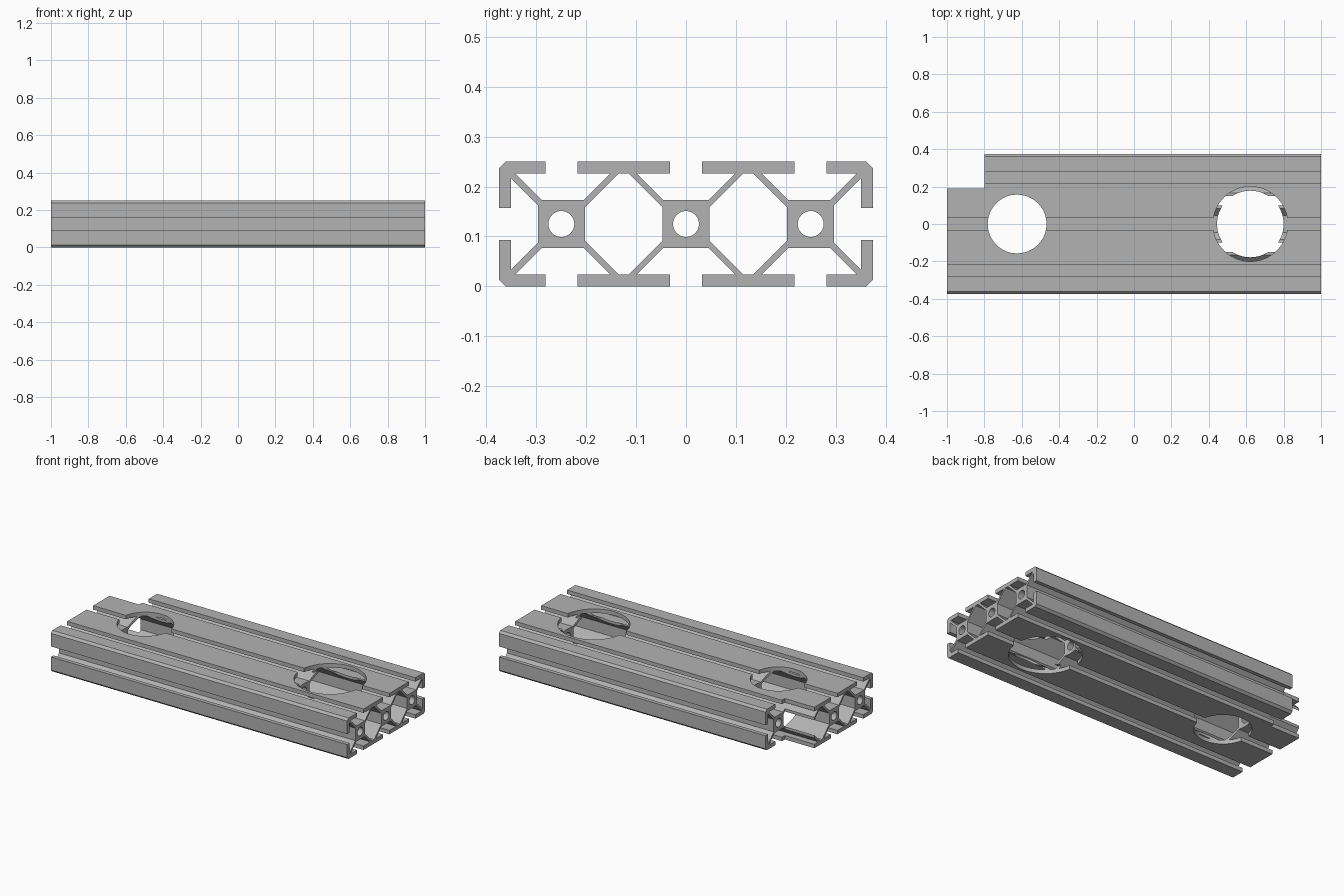
import bpy, bmesh, math

cube = bpy.data.objects.get("Cube")
if cube:
    bpy.data.objects.remove(cube, do_unlink=True)

MID = 0.125  # height of the rail's centre line

metal = bpy.data.materials.new("grey aluminium")
metal.use_nodes = True
GREY = (0.45, 0.45, 0.45, 1)
metal.diffuse_color = GREY
metal.node_tree.nodes["Principled BSDF"].inputs["Base Color"].default_value = GREY


def prism(name, outline, length):
    """Extrude a (y, z) outline along x, centred on x = 0."""
    bm = bmesh.new()
    face = bm.faces.new([bm.verts.new((-length / 2, y, z + MID)) for y, z in outline])
    grown = bmesh.ops.extrude_face_region(bm, geom=[face])["geom"]
    moved = [v for v in grown if isinstance(v, bmesh.types.BMVert)]
    bmesh.ops.translate(bm, verts=moved, vec=(length, 0, 0))
    bmesh.ops.recalc_face_normals(bm, faces=bm.faces)
    mesh = bpy.data.meshes.new(name)
    bm.to_mesh(mesh)
    bm.free()
    obj = bpy.data.objects.new(name, mesh)
    bpy.context.collection.objects.link(obj)
    mesh.materials.append(metal)
    return obj


def drill(name, radius, depth, location, rotation=(0, 0, 0), sides=64):
    bpy.ops.mesh.primitive_cylinder_add(vertices=sides, radius=radius, depth=depth,
                                        location=location, rotation=rotation)
    obj = bpy.context.object
    obj.name = name
    obj.data.materials.append(metal)
    return obj


def four_way(quarter):
    """Mirror a quarter outline across z and then y into a closed loop."""
    half = quarter + [(y, -z) for y, z in reversed(quarter)]
    return half + [(-y, z) for y, z in reversed(half)]


# T-slot rail: slots, plates, diagonal webs and chamfered corners
rail = prism("slotted_rail", four_way([
    (0.045, 0.048), (0.098, 0.101), (0.032, 0.101), (0.032, 0.125),
    (0.218, 0.125), (0.218, 0.101), (0.152, 0.101), (0.205, 0.048),
    (0.289, 0.048), (0.342, 0.101), (0.282, 0.101), (0.282, 0.125),
    (0.362, 0.125), (0.375, 0.112), (0.375, 0.032), (0.351, 0.032),
    (0.351, 0.092), (0.297, 0.038)]), 2)

cutters = []
# Hollow cells between the cores
cell = [(0.115, 0.101), (0.135, 0.101), (0.203, 0.033), (0.203, -0.033),
        (0.135, -0.101), (0.115, -0.101), (0.047, -0.033), (0.047, 0.033)]
for side in (-1, 1):
    cutters.append(prism("cell_cutter", [(side * y, z) for y, z in cell], 2.2))

# Bores along the three cores
for y in (-0.25, 0, 0.25):
    cutters.append(drill("bore_cutter", 0.026, 2.2, (0, y, MID), (0, math.pi / 2, 0), 32))

# Plain cross hole, and a cross hole counterbored from both faces
cutters.append(drill("plain_hole_cutter", 0.157, 0.5, (-0.625, 0, MID)))
cutters.append(drill("stepped_hole_cutter", 0.178, 0.5, (0.622, 0, MID)))
for side in (-1, 1):
    cutters.append(drill("counterbore_cutter", 0.2, 0.1,
                         (0.622, 0, MID + side * 0.136)))

# Corner notch at one end
bpy.ops.mesh.primitive_cube_add(size=0.4, location=(-1, 0.39, MID))
cutters.append(bpy.context.object)
cutters[-1].name = "notch_cutter"

for cutter in cutters:
    cut = rail.modifiers.new(cutter.name, "BOOLEAN")
    cut.operation = "DIFFERENCE"
    cut.solver = "EXACT"
    cut.object = cutter

# Apply the cuts and remove the helpers
bpy.ops.object.select_all(action="DESELECT")
bpy.context.view_layer.objects.active = rail
rail.select_set(True)
for name in [m.name for m in rail.modifiers]:
    bpy.ops.object.modifier_apply(modifier=name)
for cutter in cutters:
    bpy.data.objects.remove(cutter, do_unlink=True)
bpy.ops.object.shade_smooth_by_angle(angle=math.radians(25))
